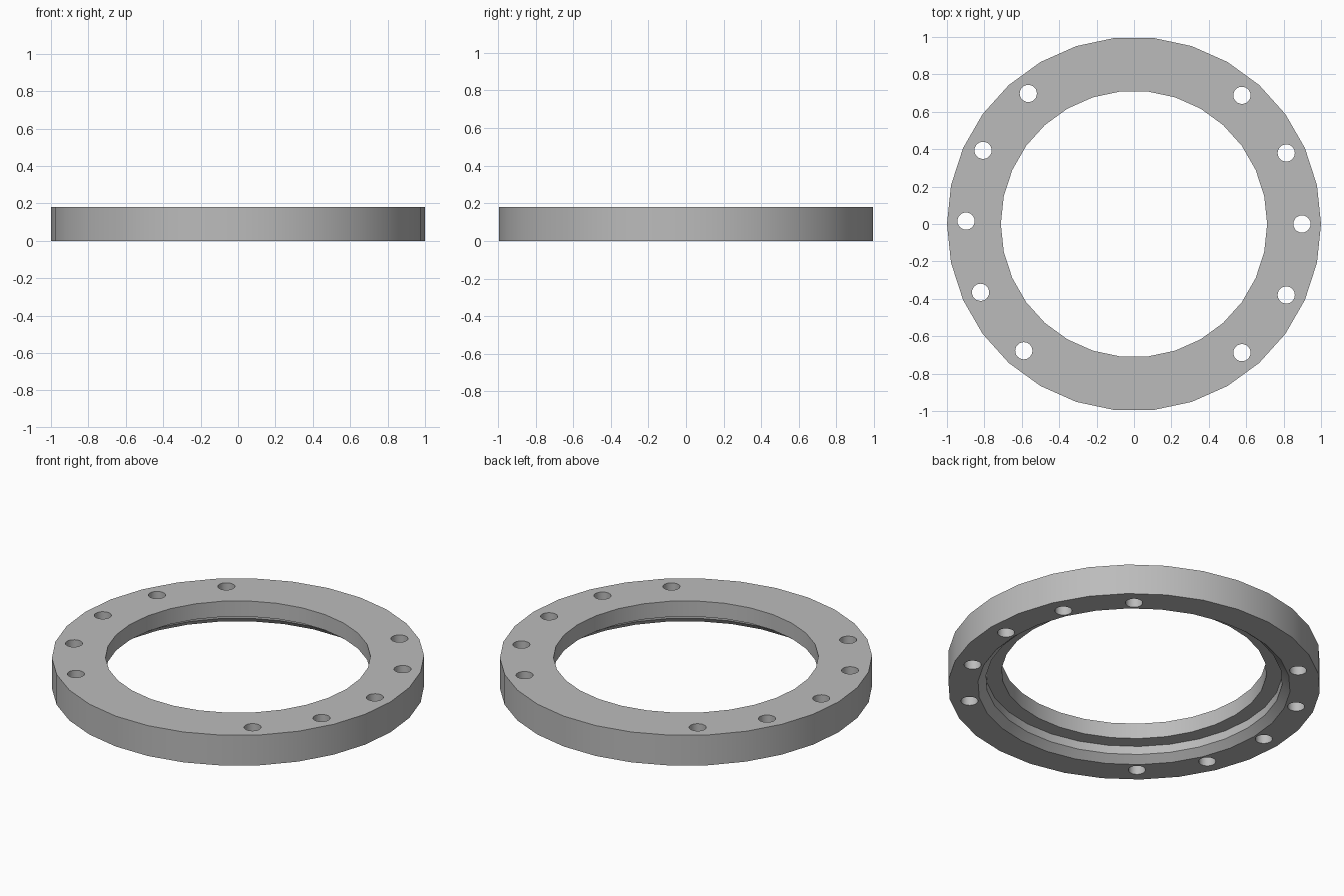
import bpy, bmesh, math

cube = bpy.data.objects.get("Cube")
if cube:
    bpy.data.objects.remove(cube, do_unlink=True)

SIDES = 30
HEIGHT = 0.18
HOLE_RADIUS = 0.046
BOLT_CIRCLE = 0.898

steel = bpy.data.materials.new("light grey metal")
steel.use_nodes = True
grey = (0.5, 0.5, 0.5, 1)
steel.diffuse_color = grey
steel.node_tree.nodes["Principled BSDF"].inputs["Base Color"].default_value = grey


def make_object(name, bm):
    bmesh.ops.recalc_face_normals(bm, faces=bm.faces)
    mesh = bpy.data.meshes.new(name)
    bm.to_mesh(mesh)
    bm.free()
    mesh.materials.append(steel)
    obj = bpy.data.objects.new(name, mesh)
    bpy.context.collection.objects.link(obj)
    return obj


# Ring: closed cross-section (radius, height) with a chamfered recess below
section = [(1, 0), (1, HEIGHT), (0.712, HEIGHT), (0.712, 0.088),
           (0.797, 0.088), (0.797, 0.038), (0.84, 0)]
bm = bmesh.new()
loops = []
for i in range(SIDES):
    a = math.tau * i / SIDES
    loops.append([bm.verts.new((r * math.cos(a), r * math.sin(a), z))
                  for r, z in section])
for i in range(SIDES):
    here, there = loops[i], loops[(i + 1) % SIDES]
    for j in range(len(section)):
        k = (j + 1) % len(section)
        bm.faces.new((here[j], there[j], there[k], here[k]))
ring = make_object("flange_ring", bm)

# Bolt holes: two groups of five, 25 degrees apart, the left one slightly turned
bm = bmesh.new()
for middle in (0, 179):
    for step in range(-2, 3):
        a = math.radians(middle + 25 * step)
        made = bmesh.ops.create_cone(bm, cap_ends=True, segments=24,
                                     radius1=HOLE_RADIUS, radius2=HOLE_RADIUS,
                                     depth=HEIGHT * 2)
        bmesh.ops.translate(bm, verts=made["verts"],
                            vec=(BOLT_CIRCLE * math.cos(a),
                                 BOLT_CIRCLE * math.sin(a), HEIGHT / 2))
cutter = make_object("bolt_hole_cutter", bm)
cutter.hide_render = True

# Cut the holes and shade the round walls smooth
cut = ring.modifiers.new("bolt_holes", 'BOOLEAN')
cut.operation = 'DIFFERENCE'
cut.solver = 'EXACT'
cut.object = cutter
bpy.ops.object.select_all(action='DESELECT')
ring.select_set(True)
bpy.context.view_layer.objects.active = ring
bpy.ops.object.modifier_apply(modifier=cut.name)
bpy.data.objects.remove(cutter, do_unlink=True)
bpy.ops.object.shade_smooth_by_angle(angle=math.radians(30))
